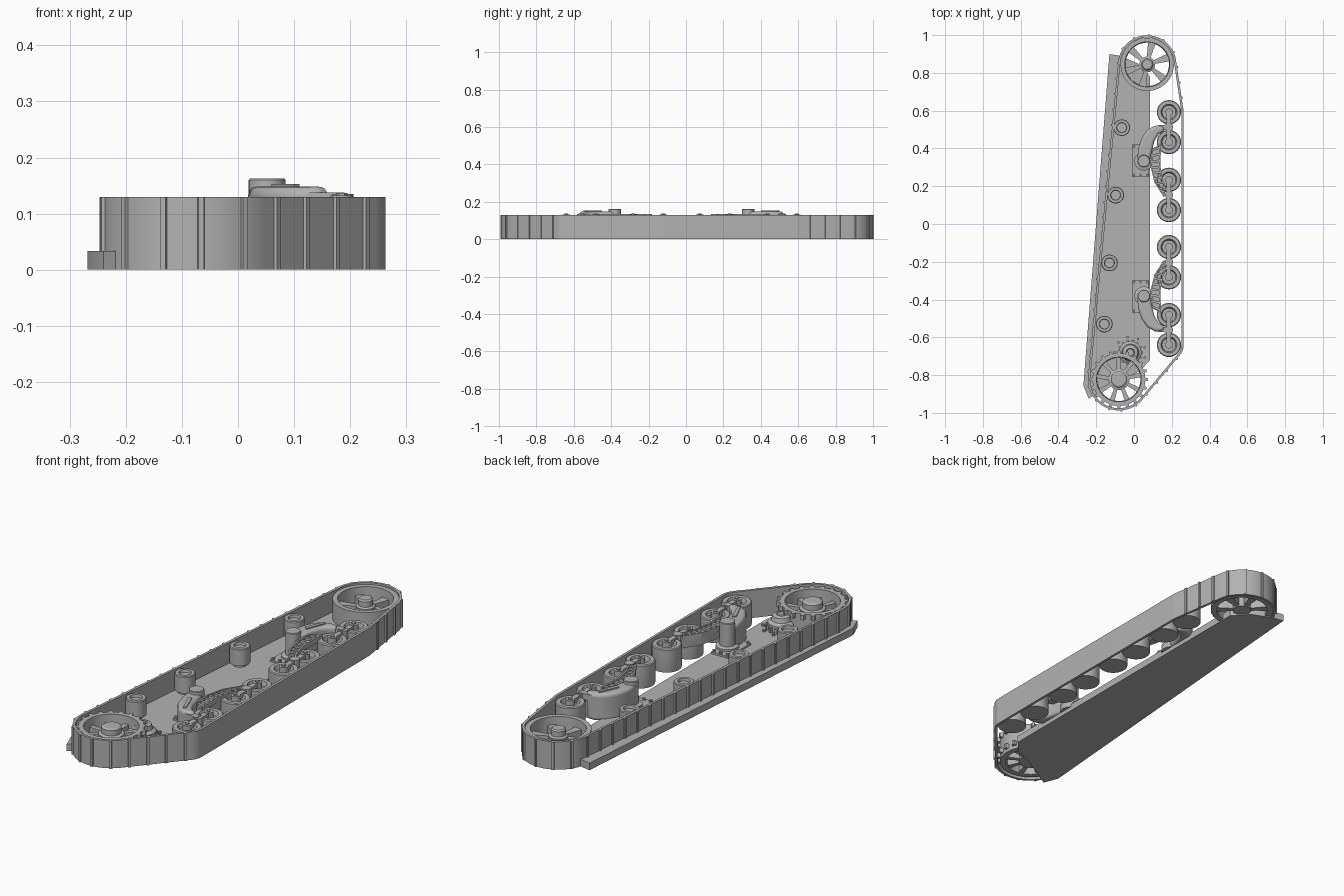
import bpy, bmesh, math
from math import sin, cos, pi, radians
from mathutils import Vector, Matrix
from mathutils.geometry import convex_hull_2d

cube = bpy.data.objects.get("Cube")
if cube:
    bpy.data.objects.remove(cube)

metal = bpy.data.materials.new("grey_metal")
metal.use_nodes = True
GREY = (0.45, 0.45, 0.45, 1)
metal.diffuse_color = GREY
metal.node_tree.nodes["Principled BSDF"].inputs["Base Color"].default_value = GREY

MID = -0.024          # y of the suspension's mirror line
TOP = 0.13            # height of the track band
FLOOR = 0.033         # top of the hull plate
IDLER = Vector((0.07, 0.845))
SPROCKET = Vector((-0.08, -0.823))


def finish(name, bm, bevel=0, segments=2):
    bmesh.ops.remove_doubles(bm, verts=bm.verts, dist=1e-5)
    bmesh.ops.recalc_face_normals(bm, faces=bm.faces)
    mesh = bpy.data.meshes.new(name)
    bm.to_mesh(mesh)
    bm.free()
    mesh.materials.append(metal)
    ob = bpy.data.objects.new(name, mesh)
    bpy.context.collection.objects.link(ob)
    if bevel:
        mod = ob.modifiers.new("Bevel", "BEVEL")
        mod.width, mod.segments = bevel, segments
        mod.limit_method, mod.angle_limit = "ANGLE", radians(50)
    bpy.ops.object.select_all(action="DESELECT")
    ob.select_set(True)
    bpy.context.view_layer.objects.active = ob
    bpy.ops.object.shade_smooth_by_angle(angle=radians(35))
    return ob


def add_prism(bm, outline, z0, z1):
    face = bm.faces.new([bm.verts.new((x, y, z0)) for x, y in outline])
    ext = bmesh.ops.extrude_face_region(bm, geom=[face], use_keep_orig=True)
    for v in ext["geom"]:
        if isinstance(v, bmesh.types.BMVert):
            v.co.z = z1


def prism(name, outline, z0, z1, bevel=0, segments=2):
    bm = bmesh.new()
    add_prism(bm, outline, z0, z1)
    return finish(name, bm, bevel, segments)


def add_lathe(bm, centre, profile, n=32):
    rings = [[bm.verts.new((centre[0] + r * cos(2 * pi * i / n),
                            centre[1] + r * sin(2 * pi * i / n), z))
              for i in range(n)] for r, z in profile]
    for a, b in zip(rings, rings[1:] + rings[:1]):
        for i in range(n):
            j = (i + 1) % n
            quad = (a[i], a[j], b[j], b[i])
            if (a[i].co - b[i].co).length > 1e-6:
                bm.faces.new(quad)


def lathe(name, centre, profile, n=32):
    bm = bmesh.new()
    add_lathe(bm, centre, profile, n)
    return finish(name, bm)


def add_cyl(bm, centre, r, z0, z1, n=24):
    add_prism(bm, circle(centre, r, n), z0, z1)


def circle(c, r, n=48):
    return [Vector((c[0] + r * cos(2 * pi * i / n), c[1] + r * sin(2 * pi * i / n)))
            for i in range(n)]


def mirrored(points, side):
    return [(x, y if side > 0 else 2 * MID - y) for x, y in points]


def wedge(c, angle, r0, r1, w0, w1):
    d = Vector((cos(angle), sin(angle)))
    s = Vector((-d.y, d.x))
    c = Vector(c)
    return [c + d * r0 - s * w0, c + d * r1 - s * w1, c + d * r1 + s * w1, c + d * r0 + s * w0]


# Track band: hull around the end wheels and outermost road wheels
def loop(extra):
    pts = circle(IDLER, 0.142 + extra, 64) + circle(SPROCKET, 0.152 + extra, 64)
    for y in (0.59, -0.642):
        pts += circle((0.185, y), 0.066 + extra, 64)
    return [pts[i] for i in convex_hull_2d(pts)]


outer, inner = loop(0.012), loop(0)
bm = bmesh.new()
edges = []
for pts in (outer, inner):
    vs = [bm.verts.new((p.x, p.y, 0)) for p in pts]
    edges += [bm.edges.new((vs[i - 1], vs[i])) for i in range(len(vs))]
bmesh.ops.triangle_fill(bm, edges=edges, use_beauty=True)
ext = bmesh.ops.extrude_face_region(bm, geom=bm.faces[:], use_keep_orig=True)
bmesh.ops.translate(bm, vec=(0, 0, TOP),
                    verts=[v for v in ext["geom"] if isinstance(v, bmesh.types.BMVert)])
finish("track_band", bm)

# Cross ribs, absent along the flat ground run
bm = bmesh.new()
walk = 0.03
for i, b in enumerate(outer):
    a = outer[i - 1]
    length, d = (b - a).length, (b - a).normalized()
    while walk < length:
        p = a + d * walk
        if not (p.x > 0.2 and -0.68 < p.y < 0.66):
            s = Vector((d.y, -d.x))
            if s.dot(p) < s.dot(Vector((0, 0))):
                s = -s
            add_prism(bm, [p - d * 0.007 - s * 0.004, p + d * 0.007 - s * 0.004,
                           p + d * 0.005 + s * 0.006, p - d * 0.005 + s * 0.006], 0, TOP)
        walk += 0.082
    walk -= length
finish("track_ribs", bm)

# Hull side plate with its outer ledge
prism("hull_plate", [(-0.13, 0.9), (-0.075, 0.89), (0.02, 0.85), (0.085, 0.78), (0.085, -0.72),
                     (0.03, -0.78), (-0.08, -0.83), (-0.2, -0.9), (-0.24, -0.925),
                     (-0.268, -0.855)], 0, FLOOR)


# Spoked end wheels
def spoked_wheel(name, c, r, spokes, hub, teeth):
    bm = bmesh.new()
    add_lathe(bm, c, [(r, 0.005), (r, 0.122), (r - 0.022, 0.122), (r - 0.026, 0.005)], 64)
    for i in range(spokes):
        add_prism(bm, wedge(c, 2 * pi * (i + 0.3) / spokes, hub * 0.8, r - 0.02,
                            0.008, 0.021 if spokes < 7 else 0.013), 0.01, 0.085)
    add_lathe(bm, c, [(0, 0.005), (hub * 1.3, 0.005), (hub * 1.3, 0.09), (hub, 0.095),
                      (hub, 0.12), (hub * 0.8, 0.126), (0, 0.126)])
    for i in range(teeth):
        for z in (0.02, 0.1):
            add_prism(bm, wedge(c, 2 * pi * i / teeth, r - 0.004, r + 0.014, 0.011, 0.006),
                      z, z + 0.022)
    finish(name, bm)


spoked_wheel("idler_wheel", IDLER, 0.141, 6, 0.032, 0)
spoked_wheel("drive_sprocket", SPROCKET, 0.14, 9, 0.043, 20)

# Final drive gear beside the sprocket
gear = (-0.02, -0.68)
bm = bmesh.new()
add_lathe(bm, gear, [(0, 0.02), (0.06, 0.02), (0.06, 0.065), (0.045, 0.075), (0.04, 0.095),
                     (0.022, 0.1), (0.018, 0.085), (0, 0.085)])
for i in range(14):
    add_prism(bm, wedge(gear, 2 * pi * i / 14, 0.055, 0.068, 0.007, 0.005), 0.03, 0.055)
for a in range(-20, 221, 40):
    add_cyl(bm, (gear[0] + 0.082 * cos(radians(a)), gear[1] + 0.082 * sin(radians(a))),
            0.007, FLOOR - 0.01, FLOOR + 0.01, 8)
finish("final_drive_gear", bm)

# Return rollers
for i, c in enumerate([(-0.065, 0.51), (-0.097, 0.153), (-0.13, -0.206), (-0.157, -0.53)]):
    lathe(f"return_roller_{i + 1}", c,
          [(0, 0.02), (0.03, 0.02), (0.03, 0.045), (0.044, 0.045), (0.044, 0.12),
           (0.041, 0.124), (0.027, 0.124), (0.025, 0.112), (0, 0.112)])

# Road wheels in pairs joined by links
for side in (1, -1):
    tag = "rear" if side > 0 else "front"
    for pair, ys in (("outer", (0.592, 0.434)), ("inner", (0.234, 0.074))):
        a, b = mirrored([(0.185, y) for y in ys], side)
        for k, c in enumerate((a, b)):
            lathe(f"{tag}_{pair}_road_wheel_{k + 1}", c,
                  [(0, 0.012), (0.063, 0.012), (0.064, 0.016), (0.064, 0.116), (0.06, 0.12),
                   (0.042, 0.12), (0.036, 0.1), (0, 0.1)])
        bm = bmesh.new()
        for c in (a, b):
            add_cyl(bm, c, 0.02, 0.095, 0.132)
            add_cyl(bm, c, 0.01, 0.13, 0.137, 6)
        add_prism(bm, [(0.173, a[1]), (0.197, a[1]), (0.197, b[1]), (0.173, b[1])], 0.108, 0.13)
        mid = (0.185, (a[1] + b[1]) / 2)
        add_cyl(bm, mid, 0.021, 0.09, 0.135)
        finish(f"{tag}_{pair}_wheel_link", bm)

    # Curved suspension arm with rounded back
    pivot = mirrored([(0.052, 0.333)], side)[0]
    arc_out = [(0.018, 0.345), (0.022, 0.4), (0.04, 0.455), (0.07, 0.498), (0.11, 0.52),
               (0.15, 0.522)]
    arc_in = [(0.165, 0.495), (0.13, 0.475), (0.108, 0.44), (0.096, 0.39), (0.084, 0.335),
              (0.052, 0.302)]
    prism(f"{tag}_suspension_arm", mirrored(arc_out + arc_in, side), 0.02, 0.148, 0.022, 5)
    lathe(f"{tag}_arm_pivot", pivot,
          [(0, 0.02), (0.05, 0.02), (0.05, 0.05), (0.033, 0.055), (0.033, 0.16),
           (0.03, 0.163), (0, 0.163)])
    bm = bmesh.new()
    add_prism(bm, mirrored([(0.125, 0.492), (0.19, 0.5), (0.19, 0.528), (0.125, 0.522)], side),
              0.11, 0.138)
    add_prism(bm, mirrored([(0.06, 0.41), (0.075, 0.4), (0.11, 0.49), (0.1, 0.5)], side),
              0.14, 0.153)
    finish(f"{tag}_arm_fork", bm)

    # Spring strut: tapered beam with raised rungs
    bm = bmesh.new()
    left = [Vector(p) for p in ((0.098, 0.4), (0.09, 0.31), (0.112, 0.22), (0.16, 0.145))]
    right = [Vector(p) for p in ((0.14, 0.42), (0.135, 0.31), (0.15, 0.23), (0.185, 0.15))]
    add_prism(bm, mirrored(left + right[::-1], side), 0.075, 0.115)
    for l0, l1, r0, r1 in zip(left, left[1:], right, right[1:]):
        for t in (0.05, 0.38, 0.71):
            p, q = l0.lerp(l1, t), r0.lerp(r1, t)
            p2, q2 = l0.lerp(l1, t + 0.13), r0.lerp(r1, t + 0.13)
            add_prism(bm, mirrored([p, q, q2, p2], side), 0.11, 0.132)
    for rail in (left, right):
        for p, q in zip(rail, rail[1:]):
            s = Vector((0.004, 0))
            add_prism(bm, mirrored([p - s, p + s, q + s, q - s], side), 0.11, 0.134)
    finish(f"{tag}_spring_strut", bm)

    # Mounting foot bolted to the plate
    bm = bmesh.new()
    foot = [(-0.01, 0.25), (0.08, 0.25), (0.08, 0.42), (-0.01, 0.42)]
    add_prism(bm, mirrored(foot, side), FLOOR - 0.01, FLOOR + 0.008)
    for x in (0.0, 0.035, 0.07):
        for y in (0.26, 0.41):
            add_cyl(bm, mirrored([(x, y)], side)[0], 0.007, FLOOR, FLOOR + 0.017, 8)
    finish(f"{tag}_mounting_foot", bm)
